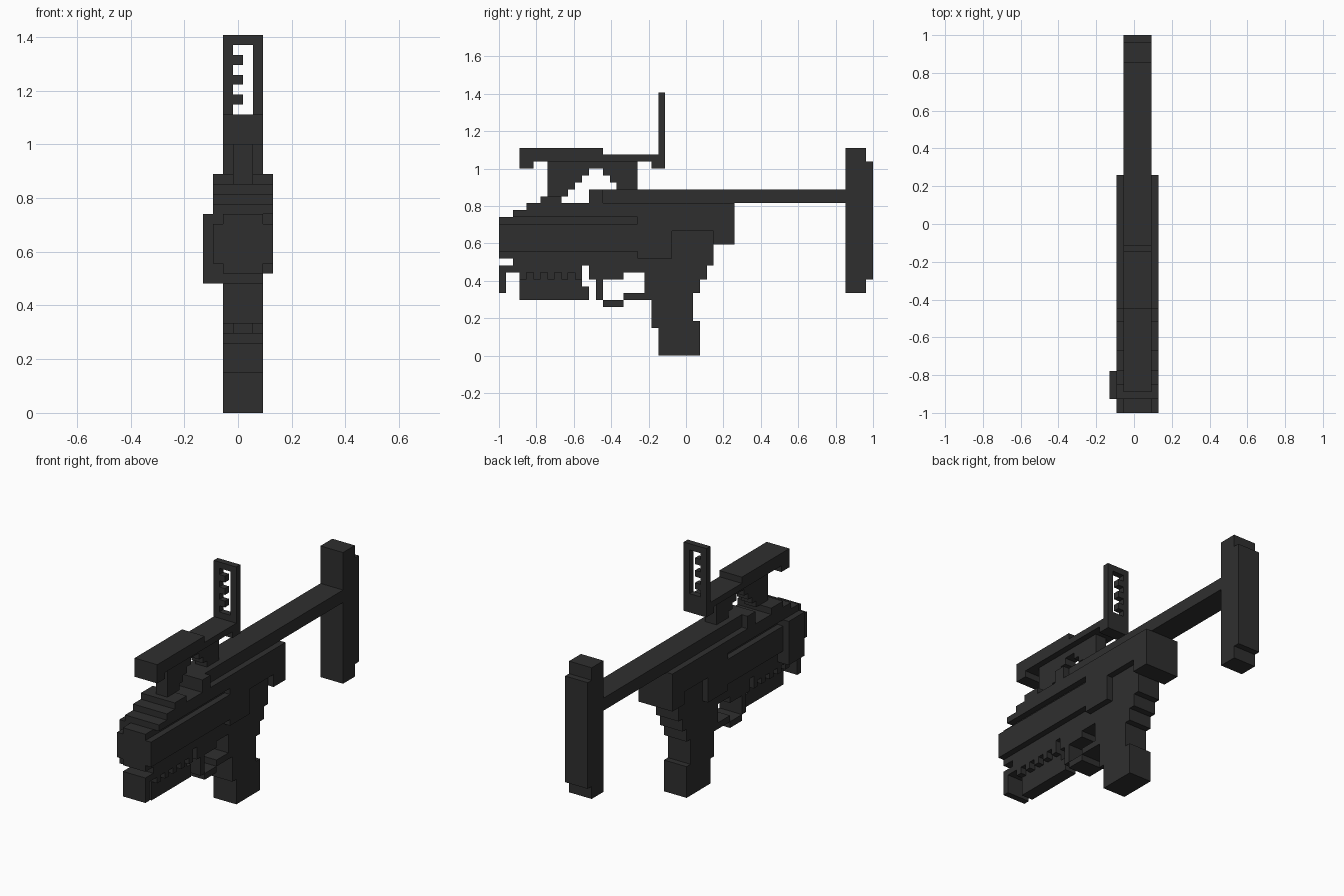
import bpy, bmesh

if "Cube" in bpy.data.objects:
    bpy.data.objects.remove(bpy.data.objects["Cube"])

U = 1 / 27  # block size: the length is 54 blocks

mat = bpy.data.materials.new("dark gunmetal")
mat.use_nodes = True
COLOUR = (0.028, 0.028, 0.028, 1)
mat.diffuse_color = COLOUR
bsdf = mat.node_tree.nodes["Principled BSDF"]
bsdf.inputs["Base Color"].default_value = COLOUR
bsdf.inputs["Roughness"].default_value = 0.8


def slab(name, profiles, x0=2, x1=6):
    """Extrude side outlines (y, z in blocks) from column x0 to x1."""
    bm = bmesh.new()
    for pts in profiles:
        face = bm.faces.new([bm.verts.new(((x0 - 3.5) * U, y * U - 1, z * U)) for y, z in pts])
        new = bmesh.ops.extrude_face_region(bm, geom=[face])["geom"]
        verts = [v for v in new if isinstance(v, bmesh.types.BMVert)]
        bmesh.ops.translate(bm, verts=verts, vec=((x1 - x0) * U, 0, 0))
    bmesh.ops.recalc_face_normals(bm, faces=bm.faces)
    me = bpy.data.meshes.new(name)
    bm.to_mesh(me)
    bm.free()
    me.materials.append(mat)
    ob = bpy.data.objects.new(name, me)
    bpy.context.collection.objects.link(ob)
    return ob


def rect(y0, y1, z0, z1):
    return [(y0, z0), (y0, z1), (y1, z1), (y1, z0)]


# Central body with pistol grip and front foot
slab("body_and_grip", [[
    (0, 14), (0, 20), (2, 20), (2, 21), (4, 21), (4, 22), (34, 22), (34, 16),
    (31, 16), (31, 13), (30, 13), (30, 11), (29, 11), (29, 9), (28, 9), (28, 5),
    (29, 5), (29, 0), (23, 0), (23, 4), (22, 4), (22, 9), (21, 9), (21, 12),
    (18, 12), (18, 11), (13, 11), (13, 13), (12, 13), (12, 12), (1, 12), (1, 9),
    (0, 9), (0, 13), (2, 13), (2, 14)]])

# Wider shell: grooved sides, stepped nose and raised shoulder
slab("side_shell", [[
    (0, 15), (0, 19), (20, 19), (20, 20), (2, 20), (2, 21), (4, 21), (4, 22),
    (6, 22), (6, 23), (9, 23), (9, 22), (13, 22), (13, 24), (15, 24), (15, 22),
    (34, 22), (34, 16), (31, 16), (31, 18), (25, 18), (25, 14), (20, 14), (20, 15)]], 1, 7)

# Box on the right side of the nose
slab("nose_side_box", [rect(2, 6, 13, 20)], 0, 2)

# Narrow fore-end with a row of teeth above it
slab("fore_end", [[(3, 8), (3, 12.5), (12, 12.5), (12, 10), (13, 10), (13, 8)]], 3, 5)
slab("fore_end_teeth", [rect(y, y + 1, 11, 12) for y in (3, 5, 7, 9, 11)])

# Trigger guard
slab("trigger_guard", [rect(14, 15, 8, 11), rect(15, 18, 7, 8), rect(18, 22, 8, 9)])

# Stock rail and butt
slab("stock_rail", [rect(13, 50, 22, 24)])
slab("butt_plate", [[(50, 9), (50, 30), (53, 30), (53, 28), (54, 28),
                     (54, 11), (53, 11), (53, 9)]])

# Sight supports, stepped to leave an arch between them
slab("front_sight_support", [[
    (7, 22), (7, 28), (14, 28), (14, 27), (13, 27), (13, 26), (12, 26), (12, 25),
    (11, 25), (11, 24), (10, 24), (10, 23), (9, 23), (9, 22)]], 3, 5)
slab("rear_sight_support", [[
    (14, 27), (14, 28), (20, 28), (20, 24), (17, 24), (17, 25), (16, 25),
    (16, 26), (15, 26), (15, 27)]], 3, 5)

# Top sight bar
slab("sight_bar", [[(3, 27), (3, 30), (15, 30), (15, 29), (24, 29), (24, 27),
                    (22, 27), (22, 28), (5, 28), (5, 27)]])

# Upright ladder sight with three notches
slab("ladder_base", [rect(23, 24, 28, 30)])
slab("ladder_top", [rect(23, 24, 37, 38)])
for side, x in (("right", 2), ("left", 5)):
    slab("ladder_post_" + side, [rect(23, 24, 30, 37)], x, x + 1)
slab("ladder_notches", [rect(23, 24, z, z + 1) for z in (31, 33, 35)], 3, 4)
